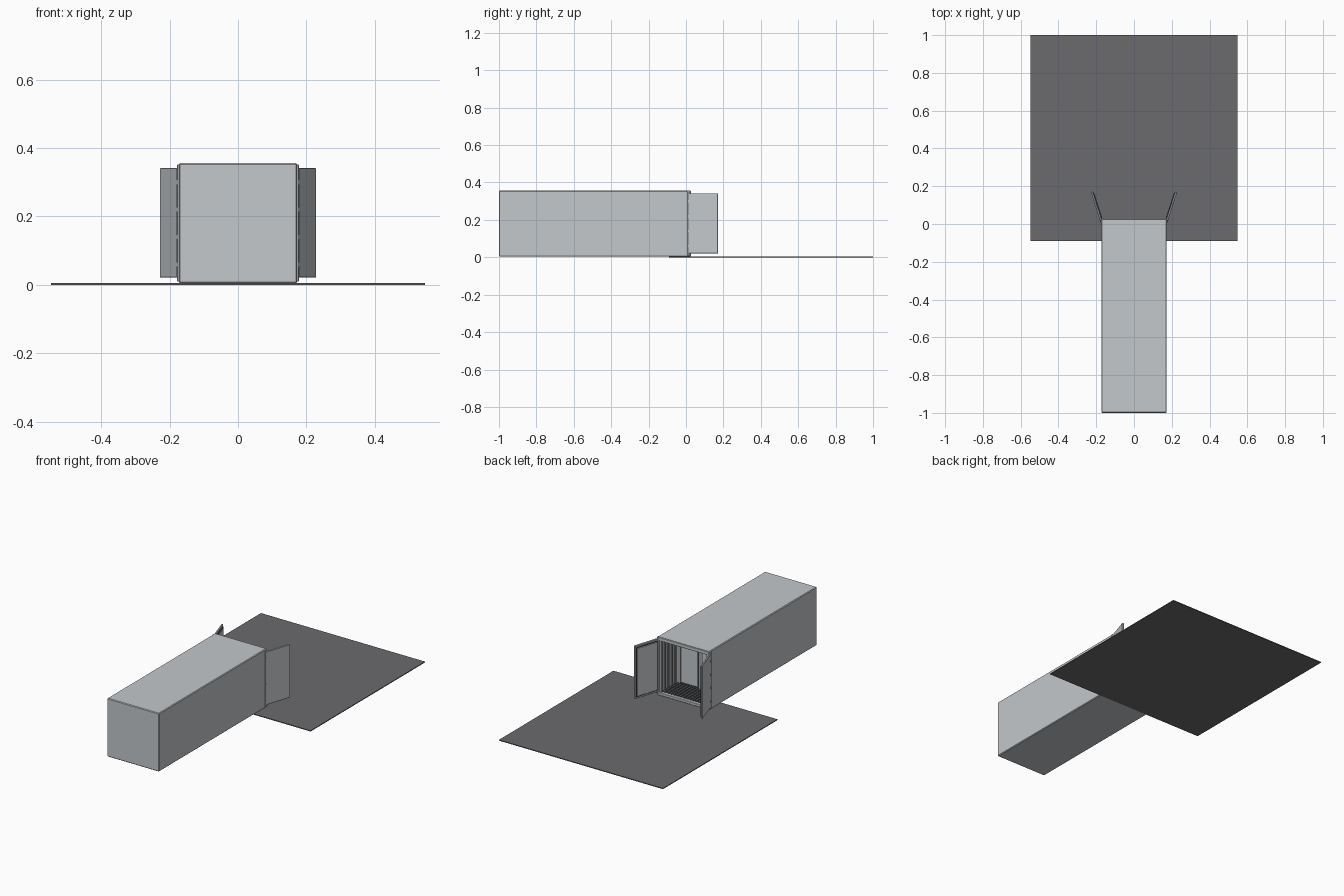
import bpy, bmesh, math
from mathutils import Matrix, Vector

old = bpy.data.objects.get("Cube")
if old:
    bpy.data.objects.remove(old, do_unlink=True)


def material(name, r, g, b):
    m = bpy.data.materials.new(name)
    m.use_nodes = True
    m.diffuse_color = (r, g, b, 1)
    m.node_tree.nodes["Principled BSDF"].inputs["Base Color"].default_value = (r, g, b, 1)
    return m


STEEL = material("pale_steel", 0.55, 0.58, 0.60)
LINING = material("grey_lining", 0.36, 0.37, 0.38)
RUBBER = material("dark_rubber", 0.06, 0.06, 0.065)
ASPHALT = material("asphalt", 0.145, 0.146, 0.155)


def box(name, lo, hi, mat, bevel=0.0, open_back=False, matrix=None):
    """Box between two corners, optionally bevelled, open at +y or moved."""
    lo, hi = Vector(lo), Vector(hi)
    bm = bmesh.new()
    bmesh.ops.create_cube(bm, size=1)
    for v in bm.verts:
        v.co = Vector(v.co[i] * (hi[i] - lo[i]) + (lo[i] + hi[i]) / 2 for i in range(3))
    if open_back:
        back = [f for f in bm.faces if f.normal.y > 0.9]
        bmesh.ops.delete(bm, geom=back, context="FACES")
    if bevel:
        edges = [e for e in bm.edges if not e.is_boundary]
        bmesh.ops.bevel(bm, geom=edges, offset=bevel, segments=1, affect="EDGES")
    if matrix:
        bm.transform(matrix)
    me = bpy.data.meshes.new(name)
    bm.to_mesh(me)
    bm.free()
    me.materials.append(mat)
    ob = bpy.data.objects.new(name, me)
    bpy.context.collection.objects.link(ob)
    return ob


# Ground apron
box("ground_slab", (-0.547, -0.09, 0), (0.547, 1, 0.005), ASPHALT)

# Hollow container body, open at the back
body = box("container_body", (-0.173, -1, 0.004), (0.173, 0.024, 0.356), STEEL, 0.004, True)
shell = body.modifiers.new("wall_thickness", "SOLIDIFY")
shell.thickness = 0.012
shell.offset = -1

# Door frame: posts, lintel and sill
for side, s in (("left", 1), ("right", -1)):
    x0, x1 = sorted((s * 0.15, s * 0.178))
    box(side + "_door_post", (x0, 0.008, 0.01), (x1, 0.022, 0.352), STEEL, 0.002)
box("door_lintel", (-0.171, 0.006, 0.333), (0.171, 0.027, 0.354), STEEL, 0.002)
box("door_sill", (-0.171, 0.006, 0.006), (0.171, 0.027, 0.022), STEEL, 0.002)

# Grated floor
box("floor_pan", (-0.162, -0.14, 0.014), (0.162, 0.008, 0.017), RUBBER)
for i in range(15):
    x = -0.147 + i * 0.021
    box("floor_bar", (x - 0.005, -0.138, 0.017), (x + 0.005, 0.006, 0.022), ASPHALT)

# Ribbed side walls
for s in (1, -1):
    for i in range(4):
        y = -0.115 + i * 0.033
        x0, x1 = sorted((s * 0.153, s * 0.163))
        box("wall_rib", (x0, y - 0.007, 0.022), (x1, y + 0.007, 0.342), LINING)

# Inner bulkhead with a raised panel and trim
box("bulkhead", (-0.162, -0.15, 0.014), (0.162, -0.14, 0.344), LINING)
for s in (1, -1):
    x0, x1 = sorted((s * 0.01, s * 0.135))
    box("panel_trim", (x0, -0.14, 0.018), (x1, -0.137, 0.335), RUBBER)
    box("bulkhead_panel", (x0 + 0.005, -0.138, 0.03), (x1 - 0.005, -0.133, 0.33), STEEL, 0.003)

# Swung-out doors, built along +y from the hinge
for side, s in (("left", 1), ("right", -1)):
    swing = Matrix.Translation((s * 0.174, 0.016, 0)) @ Matrix.Rotation(-s * math.atan2(0.05, 0.155), 4, "Z")
    box(side + "_door", (-0.005, 0, 0.021), (0.005, 0.163, 0.342), STEEL, 0.002, matrix=swing)
    x0, x1 = sorted((-s * 0.004, -s * 0.009))
    box(side + "_door_seal", (x0, 0.012, 0.032), (x1, 0.155, 0.331), RUBBER, matrix=swing)
    x0, x1 = sorted((-s * 0.004, -s * 0.011))
    box(side + "_door_liner", (x0, 0.016, 0.036), (x1, 0.151, 0.327), STEEL, 0.002, matrix=swing)
    # Hinges
    for k in range(4):
        z = 0.06 + k * 0.08
        box(side + "_hinge", (-0.006, -0.004, z - 0.006), (0.006, 0.012, z + 0.006), STEEL, matrix=swing)
